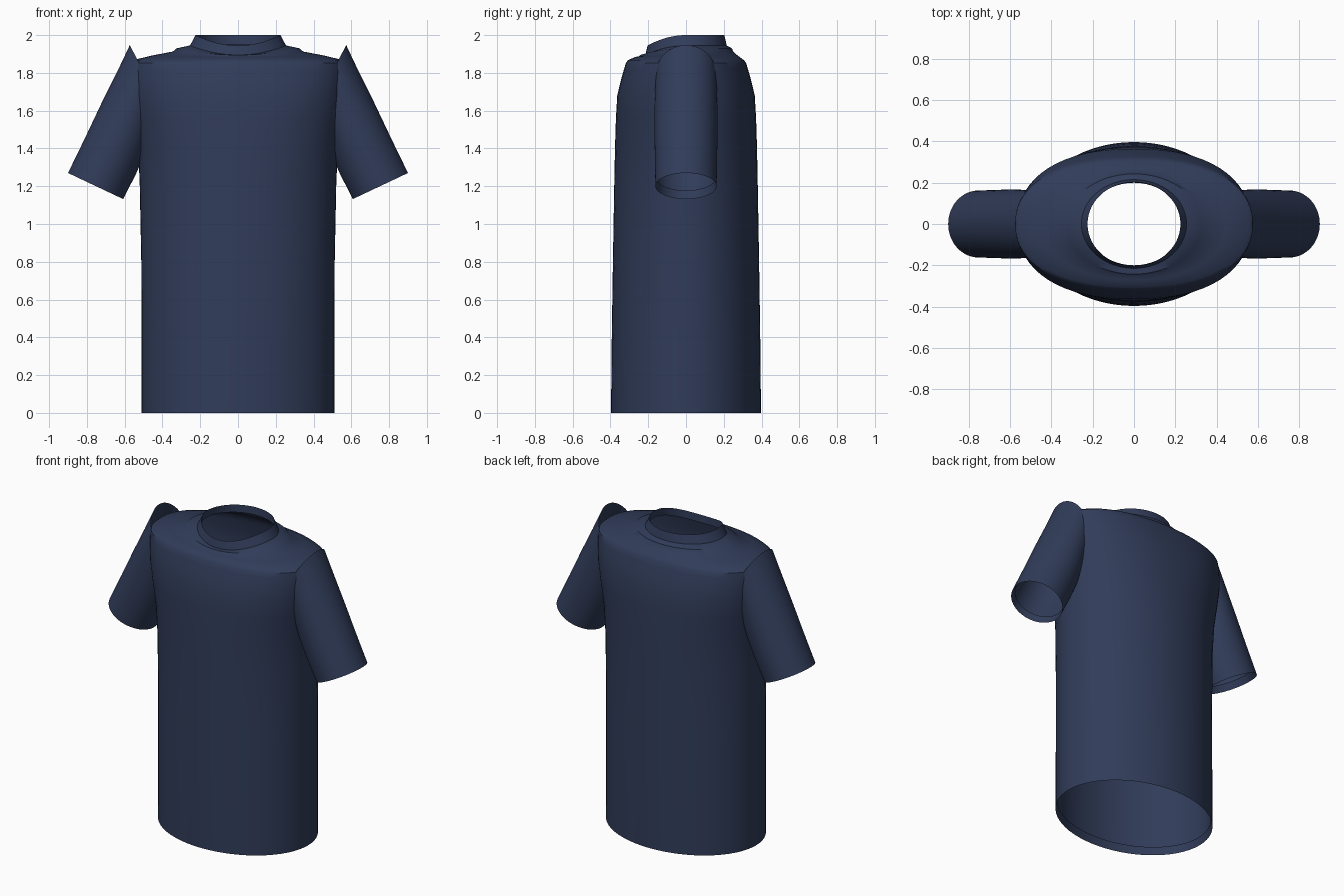
import bpy, bmesh
from math import sin, cos, pi, radians, copysign

if "Cube" in bpy.data.objects:
    bpy.data.objects.remove(bpy.data.objects["Cube"])

fabric = bpy.data.materials.new("navy_fabric")
fabric.diffuse_color = (0.03, 0.045, 0.1, 1)
fabric.use_nodes = True
fabric.node_tree.nodes["Principled BSDF"].inputs["Base Color"].default_value = fabric.diffuse_color
N = 64


def loft(name, rings):
    """Skin a list of closed rings into an open smooth tube."""
    bm = bmesh.new()
    loops = [[bm.verts.new(p) for p in ring] for ring in rings]
    for a, b in zip(loops, loops[1:]):
        for i in range(N):
            j = (i + 1) % N
            bm.faces.new((a[i], a[j], b[j], b[i]))
    # drop the inner fold from the normal vote: outward is set by the large outer skin
    bmesh.ops.recalc_face_normals(bm, faces=bm.faces)
    mesh = bpy.data.meshes.new(name)
    bm.to_mesh(mesh)
    bm.free()
    obj = bpy.data.objects.new(name, mesh)
    bpy.context.collection.objects.link(obj)
    mesh.materials.append(fabric)
    bpy.ops.object.select_all(action='DESELECT')
    obj.select_set(True)
    bpy.context.view_layer.objects.active = obj
    bpy.ops.object.shade_smooth_by_angle(angle=radians(35))
    return obj


def body_ring(rx, ry, z, power=2.0, drop=0.0):
    """Superellipse ring; drop lowers its front for the neckline."""
    pts = []
    for i in range(N):
        t = 2 * pi * i / N
        c, s = cos(t), sin(t)
        x = rx * copysign(abs(c) ** (2 / power), c)
        y = ry * copysign(abs(s) ** (2 / power), s)
        pts.append((x, y, z - drop * max(0, -s) ** 2))
    return pts


# torso: hem fold, sides, chest, shoulders
torso = [
    (0.50, 0.385, 0.05), (0.51, 0.397, 0.0), (0.51, 0.393, 0.4), (0.512, 0.387, 0.8),
    (0.52, 0.38, 1.2), (0.528, 0.376, 1.4, 2.1), (0.55, 0.371, 1.56, 2.2),
    (0.565, 0.364, 1.68, 2.3), (0.572, 0.345, 1.76, 2.3), (0.576, 0.328, 1.82, 2.3),
    (0.573, 0.318, 1.853, 2.3), (0.555, 0.306, 1.868, 2.25), (0.45, 0.272, 1.893, 2.1, 0.01),
    (0.345, 0.25, 1.913, 2, 0.025), (0.325, 0.243, 1.93, 2, 0.035), (0.255, 0.215, 1.945, 2, 0.05),
]
loft("shirt_body", [body_ring(*r) for r in torso])

# collar band with a turned-in edge
collar = [(0.255, 0.215, 1.945, 2, 0.05), (0.24, 0.21, 1.97, 2, 0.052),
          (0.225, 0.203, 2.0, 2, 0.055), (0.232, 0.2, 1.95, 2, 0.055)]
loft("collar", [body_ring(*r) for r in collar])

# sleeves: outer (x, z), inner (x, z), half depth
sleeve = [
    (0.573, 1.947, 0.415, 1.645, 0.160), (0.64, 1.805, 0.455, 1.50, 0.166),
    (0.72, 1.645, 0.495, 1.37, 0.167), (0.81, 1.455, 0.54, 1.265, 0.165),
    (0.90, 1.27, 0.608, 1.132, 0.162), (0.87, 1.305, 0.595, 1.178, 0.155),
]


def sleeve_ring(side, ox, oz, ix, iz, depth):
    pts = []
    for i in range(N):
        t = 2 * pi * i / N
        k = (1 + cos(t)) / 2
        pts.append((side * (ix + (ox - ix) * k), depth * sin(t), iz + (oz - iz) * k))
    return pts


for side, name in ((-1, "left_sleeve"), (1, "right_sleeve")):
    loft(name, [sleeve_ring(side, *r) for r in sleeve])
